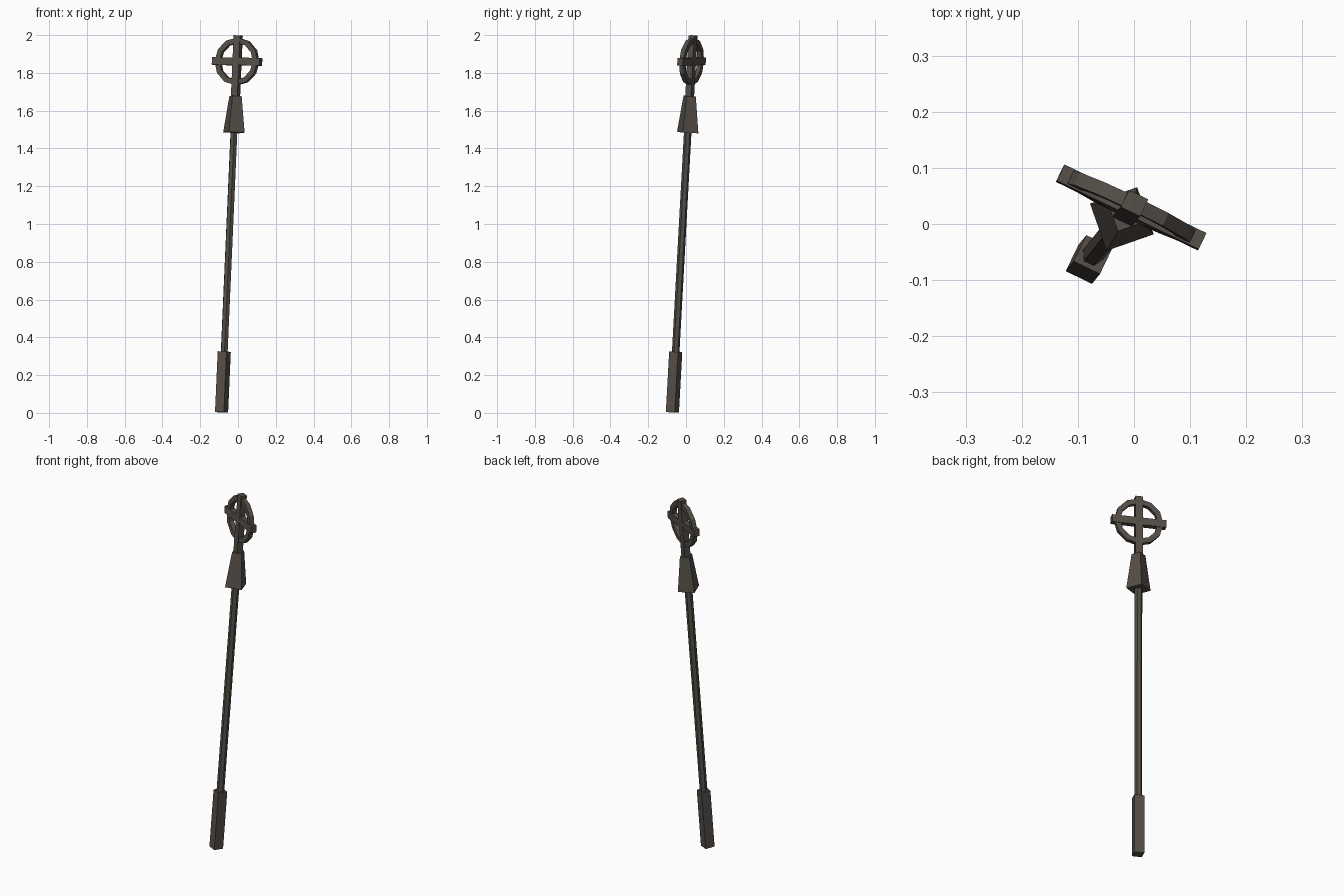
import bpy, bmesh, math
from mathutils import Vector, Matrix

if "Cube" in bpy.data.objects:
    bpy.data.objects.remove(bpy.data.objects["Cube"])

# Leaning frame: w runs up the staff, u along the crossbar, v through the ring
base, tip = Vector((-0.087, -0.072, 0.003)), Vector((0.001, 0.037, 1.998))
w = (tip - base).normalized()
u = Vector((0.901, -0.434, 0))
u = (u - w * u.dot(w)).normalized()
v = w.cross(u)
FRAME = Matrix.Translation(base) @ Matrix((u, v, w)).transposed().to_4x4()
LENGTH = (tip - base).length

mat = bpy.data.materials.new("dark_bronze")
mat.diffuse_color = (0.092, 0.077, 0.065, 1)
mat.use_nodes = True
mat.node_tree.nodes["Principled BSDF"].inputs["Base Color"].default_value = mat.diffuse_color


def finish(name, bm):
    bmesh.ops.recalc_face_normals(bm, faces=bm.faces)
    bm.transform(FRAME)
    me = bpy.data.meshes.new(name)
    bm.to_mesh(me)
    bm.free()
    me.materials.append(mat)
    bpy.context.collection.objects.link(bpy.data.objects.new(name, me))


def box(name, sx, sy, z0, z1):
    bm = bmesh.new()
    bmesh.ops.create_cube(bm, size=1)
    bm.transform(Matrix.Translation((0, 0, (z0 + z1) / 2)) @ Matrix.Diagonal((sx, sy, z1 - z0, 1)))
    finish(name, bm)


def prism(name, sides, r0, r1, z0, z1):
    """Tapered prism with its first corner on the u axis."""
    bm = bmesh.new()
    loops = [[bm.verts.new((r * math.cos(math.tau * i / sides), r * math.sin(math.tau * i / sides), z))
              for i in range(sides)] for r, z in ((r0, z0), (r1, z1))]
    for i in range(sides):
        j = (i + 1) % sides
        bm.faces.new((loops[0][i], loops[0][j], loops[1][j], loops[1][i]))
    bm.faces.new(loops[0])
    bm.faces.new(loops[1])
    finish(name, bm)


def ring(name, sides, r_in, r_out, depth, zc):
    bm = bmesh.new()
    section = ((r_in, -depth / 2), (r_out, -depth / 2), (r_out, depth / 2), (r_in, depth / 2))
    loops = []
    for i in range(sides):
        a = math.tau * i / sides
        loops.append([bm.verts.new((r * math.cos(a), y, zc + r * math.sin(a))) for r, y in section])
    for i in range(sides):
        a, b = loops[i], loops[(i + 1) % sides]
        for k in range(4):
            m = (k + 1) % 4
            bm.faces.new((a[k], a[m], b[m], b[k]))
    finish(name, bm)


CENTRE = LENGTH - 0.138
box("handle_grip", 0.052, 0.052, 0, 0.322)            # square grip at the foot
prism("shaft", 6, 0.020, 0.020, 0.30, 1.50)           # long thin shaft
prism("tapered_collar", 4, 0.063, 0.036, 1.485, 1.678)  # four-sided collar
box("head_post", 0.038, 0.034, 1.66, LENGTH)          # upright of the cross
box("crossbar", 0.281, 0.032, CENTRE - 0.020, CENTRE + 0.020)
ring("head_ring", 12, 0.098, 0.126, 0.025, CENTRE)    # ring around the cross
